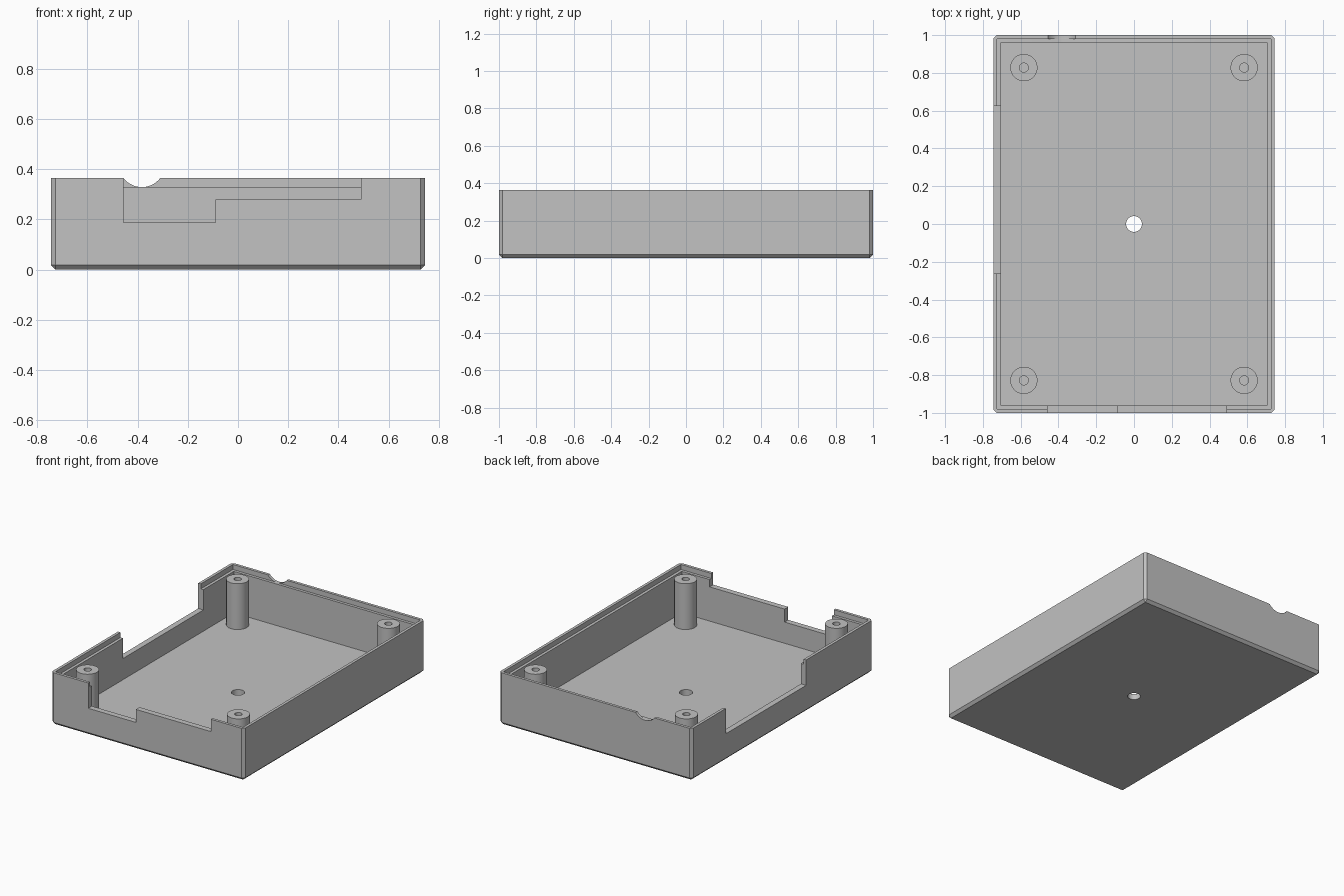
import bpy
import bmesh
from math import cos, sin, tau

cube = bpy.data.objects.get("Cube")
if cube:
    bpy.data.objects.remove(cube, do_unlink=True)

# Overall sizes
HX, HY, H = 0.745, 1.0, 0.365
WALL, LIP, CHAMFER = 0.04, 0.02, 0.018
FLOOR, LEDGE = 0.04, 0.33
POST_X, POST_Y, POST_TOP = 0.583, 0.828, 0.36

grey = bpy.data.materials.new("plain grey")
grey.use_nodes = True
grey.diffuse_color = (0.54, 0.54, 0.54, 1)
grey.node_tree.nodes["Principled BSDF"].inputs["Base Color"].default_value = grey.diffuse_color


def make_object(name, bm):
    bmesh.ops.recalc_face_normals(bm, faces=bm.faces)
    mesh = bpy.data.meshes.new(name)
    bm.to_mesh(mesh)
    bm.free()
    mesh.materials.append(grey)
    obj = bpy.data.objects.new(name, mesh)
    bpy.context.collection.objects.link(obj)
    return obj


def box(name, x0, x1, y0, y1, z0, z1, chamfer=0):
    bm = bmesh.new()
    bmesh.ops.create_cube(bm, size=1)
    for v in bm.verts:
        v.co.x = x1 if v.co.x > 0 else x0
        v.co.y = y1 if v.co.y > 0 else y0
        v.co.z = z1 if v.co.z > 0 else z0
    if chamfer:
        # Bevel every edge except the top rim
        edges = [e for e in bm.edges if min(v.co.z for v in e.verts) < z1 - 1e-4]
        bmesh.ops.bevel(bm, geom=edges, offset=chamfer, segments=1, affect='EDGES')
    return make_object(name, bm)


def cylinder(name, x, y, z0, z1, r, axis='Z', n=48):
    # Along Z the span is z0..z1; along Y, y is a span and z0 is the centre height
    bm = bmesh.new()
    ring = [(r * cos(tau * i / n), r * sin(tau * i / n)) for i in range(n)]
    if axis == 'Z':
        ends = [[(x + a, y + b, z) for a, b in ring] for z in (z0, z1)]
    else:
        ends = [[(x + a, s, z0 + b) for a, b in ring] for s in y]
    low, high = [[bm.verts.new(p) for p in end] for end in ends]
    bm.faces.new(low)
    bm.faces.new(high)
    for i in range(n):
        j = (i + 1) % n
        bm.faces.new((low[i], low[j], high[j], high[i]))
    return make_object(name, bm)


def cut(target, cutter):
    mod = target.modifiers.new(cutter.name, 'BOOLEAN')
    mod.operation = 'DIFFERENCE'
    mod.solver = 'EXACT'
    mod.object = cutter
    bpy.context.view_layer.objects.active = target
    bpy.ops.object.modifier_apply(modifier=mod.name)
    bpy.data.objects.remove(cutter, do_unlink=True)


def smooth(obj):
    bpy.ops.object.select_all(action='DESELECT')
    obj.select_set(True)
    bpy.context.view_layer.objects.active = obj
    bpy.ops.object.shade_smooth_by_angle(angle=0.5)


# Open tray with chamfered outside, hollow and a stepped rim
tray = box("case_tray", -HX, HX, -HY, HY, 0, H, CHAMFER)
ix, iy = HX - WALL, HY - WALL
cut(tray, box("hollow", -ix, ix, -iy, iy, FLOOR, 1))
lx, ly = HX - LIP, HY - LIP
cut(tray, box("rim_step", -lx, lx, -ly, ly, LEDGE, 1))

# Stepped opening in the front wall
cut(tray, box("front_deep_opening", -0.457, -0.09, -1.1, -0.9, 0.188, 1))
cut(tray, box("front_shallow_opening", -0.1, 0.49, -1.1, -0.9, 0.279, 1))

# Long opening in the right wall
cut(tray, box("side_opening", -0.9, -0.65, -0.262, 0.625, 0.188, 1))

# Rounded cable notch in the back wall and hole in the floor
cut(tray, cylinder("cable_notch", -0.383, (0.9, 1.1), 0.421, 0, 0.092, axis='Y'))
cut(tray, cylinder("floor_hole", 0, 0, -0.1, 0.2, 0.042))
smooth(tray)

# Four hollow screw posts
for side, sx in (("left", 1), ("right", -1)):
    for end, sy in (("front", -1), ("back", 1)):
        x, y = sx * POST_X, sy * POST_Y
        post = cylinder(f"{end}_{side}_screw_post", x, y, FLOOR - 0.01, POST_TOP, 0.072)
        cut(post, cylinder("screw_hole", x, y, FLOOR + 0.001, 0.5, 0.024, n=32))
        smooth(post)
